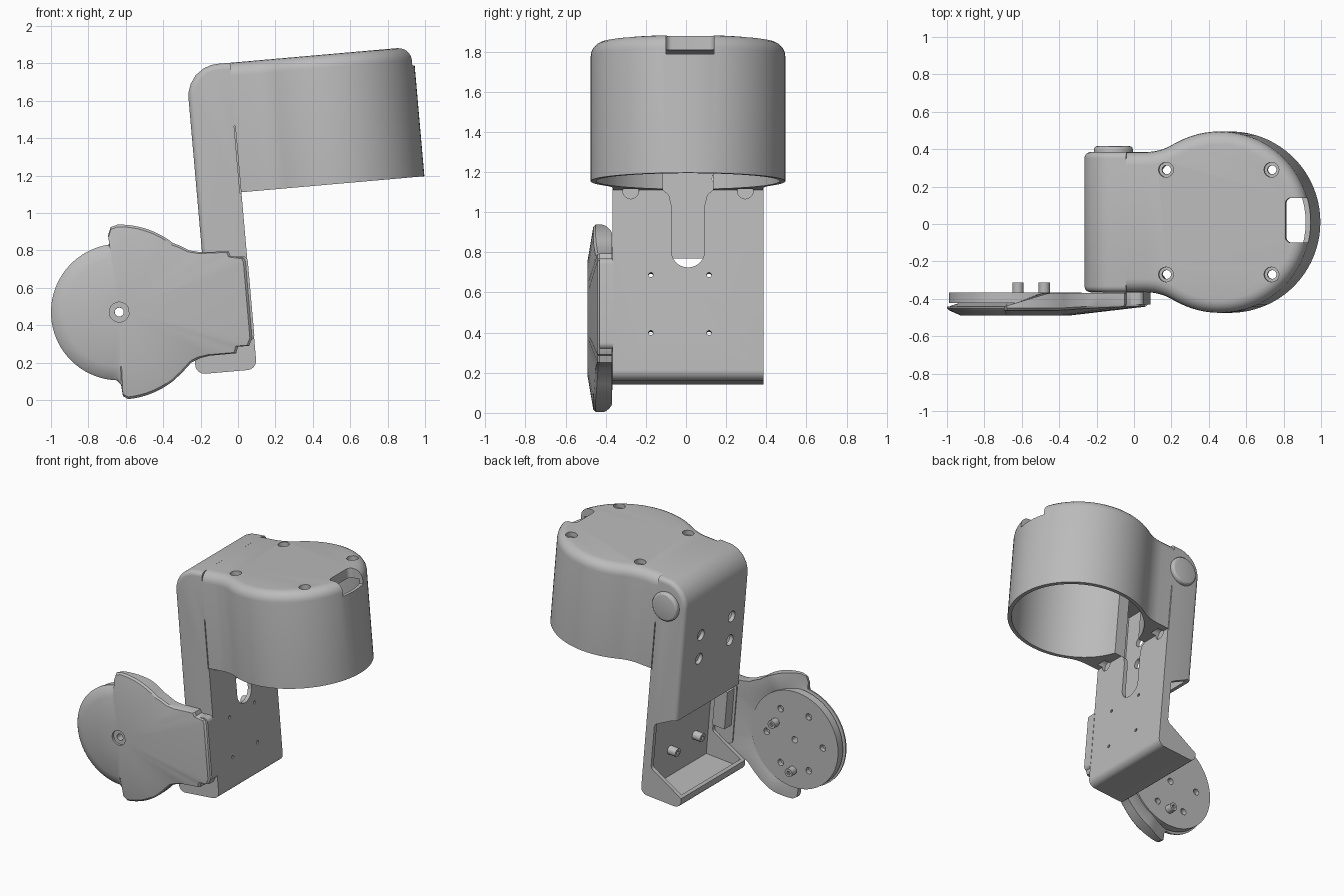
import bpy, bmesh
from math import sin, cos, pi, radians, atan2, hypot
from mathutils import Vector

cube = bpy.data.objects.get("Cube")
if cube:
    bpy.data.objects.remove(cube, do_unlink=True)

gray = bpy.data.materials.new("plain gray")
gray.use_nodes = True
gray.diffuse_color = (0.5, 0.5, 0.5, 1)
gray.node_tree.nodes["Principled BSDF"].inputs["Base Color"].default_value = (0.5, 0.5, 0.5, 1)


# ---------- helpers ----------
def make(name, bm):
    bmesh.ops.recalc_face_normals(bm, faces=bm.faces)
    if bm.calc_volume(signed=True) < 0:
        bmesh.ops.reverse_faces(bm, faces=bm.faces)
    me = bpy.data.meshes.new(name)
    bm.to_mesh(me)
    bm.free()
    me.materials.append(gray)
    ob = bpy.data.objects.new(name, me)
    bpy.context.collection.objects.link(ob)
    return ob


def loft(name, rings, wrap=False):
    """Skin a stack of closed rings; cap the ends, or join last to first."""
    bm = bmesh.new()
    rows = [[bm.verts.new(p) for p in ring] for ring in rings]
    n = len(rows[0])
    pairs = list(zip(rows, rows[1:]))
    if wrap:
        pairs.append((rows[-1], rows[0]))
    else:
        bm.faces.new(rows[0])
        bm.faces.new(rows[-1])
    for a, b in pairs:
        for i in range(n):
            j = (i + 1) % n
            bm.faces.new((a[i], a[j], b[j], b[i]))
    return make(name, bm)


def prism(name, pts, axis, lo, hi):
    """Extrude a flat outline along one axis."""
    place = {"x": lambda p, t: (t, p[0], p[1]),
             "y": lambda p, t: (p[0], t, p[1]),
             "z": lambda p, t: (p[0], p[1], t)}[axis]
    return loft(name, [[place(p, t) for p in pts] for t in (lo, hi)])


def arc(cx, cy, r, a0, a1, n):
    return [(cx + r * cos(radians(a0 + (a1 - a0) * i / n)),
             cy + r * sin(radians(a0 + (a1 - a0) * i / n))) for i in range(n + 1)]


def disc(cx, cy, r, n=24):
    return arc(cx, cy, r, 0, 360, n)[:-1]


def rect(x0, y0, x1, y1):
    return [(x0, y0), (x1, y0), (x1, y1), (x0, y1)]


def rounded(corners, n=6):
    """Outline from (x, y, radius) corners with filleted points."""
    out = []
    for i, (x, y, r) in enumerate(corners):
        p = Vector((x, y))
        if not r:
            out.append((x, y))
            continue
        a = (Vector(corners[i - 1][:2]) - p).normalized()
        b = (Vector(corners[(i + 1) % len(corners)][:2]) - p).normalized()
        half = a.angle(b) / 2
        t = r / (sin(half) / cos(half))
        c = p + (a + b).normalized() * (r / sin(half))
        s, e = p + a * t - c, p + b * t - c
        for k in range(n + 1):
            d = s.lerp(e, k / n).normalized() * r
            out.append(tuple(c + d))
    return out


def bevel(ob, test, width, segments):
    """Round the edges whose two ends pass the test."""
    bm = bmesh.new()
    bm.from_mesh(ob.data)
    edges = [e for e in bm.edges if test(e.verts[0].co, e.verts[1].co)]
    bmesh.ops.bevel(bm, geom=edges, offset=width, segments=segments,
                    profile=0.5, affect="EDGES", clamp_overlap=True)
    bm.to_mesh(ob.data)
    bm.free()


def combine(ob, other, mode="DIFFERENCE"):
    """Apply a boolean and remove the helper."""
    mod = ob.modifiers.new("bool", "BOOLEAN")
    mod.operation, mod.solver, mod.object = mode, "EXACT", other
    bpy.context.view_layer.update()
    dg = bpy.context.evaluated_depsgraph_get()
    me = bpy.data.meshes.new_from_object(ob.evaluated_get(dg))
    ob.modifiers.clear()
    ob.data = me
    bpy.data.objects.remove(other, do_unlink=True)


def cut(ob, pts, axis, lo, hi):
    combine(ob, prism("cutter", pts, axis, lo, hi))


# ---------- arm: side profile with tray foot and open lower back ----------
MID, HALF = 0.01, 0.375
Y0, Y1 = MID - HALF, MID + HALF
body = prism("arm_and_housing", rounded([
    (0.115, 0.155, 0.05), (0.115, 1.8, 0), (-0.123, 1.8, 0.17), (-0.123, 0.785, 0),
    (-0.09, 0.78, 0), (0.05, 0.70, 0.03), (0.05, 0.37, 0.03),
    (-0.21, 0.23, 0), (-0.215, 0.155, 0.05)]), "y", Y0, Y1)


def rear_rim(a, b):
    m = (a + b) / 2
    return abs(a.y - b.y) < 1e-4 and m.z > 0.9 and m.x < 0.11


bevel(body, rear_rim, 0.07, 5)

# ---------- housing: round drum flaring into the arm ----------
CU, R, FLARE, RF, FLUSH = 0.612, 0.485, 0.215, 0.28, 0.3748
turn = atan2(FLUSH + RF, CU - FLARE) * 180 / pi
half = [(0.05, FLUSH)] + arc(FLARE, FLUSH + RF, RF, -90, -turn, 8)
half += arc(CU, 0, R, 180 - turn, 0, 28)[1:]
plan = [(x, MID + y) for x, y in half] + [(x, MID - y) for x, y in half[-2::-1]]
drum = prism("drum", plan, "z", 1.105, 1.7998)
bevel(drum, lambda a, b: min(a.z, b.z) > 1.79 and max(a.x, b.x) > 0.06, 0.07, 5)
combine(body, drum, "UNION")

# Hollow arm, drum bore and cable slot
cut(body, [(0.085, 0.185), (0.085, 1.62), (-0.095, 1.62), (-0.095, 0.7),
           (-0.19, 0.55), (-0.19, 0.22), (-0.16, 0.185)],
    "y", Y0 + 0.03, Y1 - 0.03)
cut(body, disc(CU, MID, 0.458, 64), "z", 1.0, 1.73)
cut(body, arc(MID, 0.80, 0.083, 180, 360, 14) +
    [(0.093, 1.03), (0.105, 1.08), (0.135, 1.105), (0.135, 1.61),
     (-0.115, 1.61), (-0.115, 1.105), (-0.085, 1.08), (-0.073, 1.03)], "x", 0.06, 0.25)

# Front notch in the roof and side slits
cut(body, rounded([(0.97, -0.10, 0.03), (1.2, -0.10, 0), (1.2, 0.14, 0),
                   (0.97, 0.14, 0.03)]), "z", 1.7, 1.9)
for lo, hi in ((Y0 - 0.05, Y0 + 0.015), (Y1 - 0.015, Y1 + 0.05)):
    cut(body, rect(0.107, 1.1, 0.113, 1.46), "y", lo, hi)

# Countersunk roof holes
for u in (CU - 0.283, CU + 0.283):
    for y in (MID - 0.28, MID + 0.28):
        cut(body, disc(u, y, 0.024, 16), "z", 1.6, 1.9)
        cut(body, disc(u, y, 0.04, 16), "z", 1.765, 1.9)

# Screw holes through the back wall and front plate
for y in (-0.19, 0.17):
    for w in (1.18, 1.36):
        cut(body, disc(y, w, 0.04, 16), "x", -0.2, -0.05)
PLATE = [(y, w) for y in (-0.175, 0.115) for w in (0.39, 0.68)]
for y, w in PLATE:
    cut(body, disc(y, w, 0.012, 10), "x", 0.05, 0.2)
for y in (-0.275, 0.295):
    cut(body, disc(y, 1.1, 0.04, 16), "x", 0.095, 0.16)
tilted = [body]

# ---------- standoffs behind the front plate ----------
for i, (y, w) in enumerate(PLATE):
    post = prism("standoff_%d" % (i + 1), disc(y, w, 0.032, 16), "x", 0.02, 0.09)
    cut(post, disc(y, w, 0.014, 10), "x", 0.0, 0.12)
    tilted.append(post)

# ---------- round cap on the side of the arm ----------
cap = prism("side_cap", disc(0.03, 1.61, 0.105, 32), "y", Y1 - 0.01, 0.417)
bevel(cap, lambda a, b: min(a.y, b.y) > 0.41, 0.02, 3)
tilted.append(cap)

# ---------- bracket joining the arm to the disc cover ----------
bracket = prism("joint_bracket", rounded([(-0.1, 0.31, 0.03), (0.117, 0.31, 0.03),
                (0.117, 0.765, 0.03), (-0.1, 0.765, 0.03)]), "y", -0.43, -0.36)
block = prism("joint_block", rect(-0.08, 0.45, 0.02, 0.73), "y", -0.37, -0.28)
tilted += [bracket, block]

# ---------- disc cover with wings and connector ----------
CX, CZ = -0.635, 0.47
outline = arc(CX, CZ, 0.365, 99, 268, 36)
outline += [(-0.625, 0.08), (-0.615, 0.02)] + arc(CX, CZ, 0.468, -84, -52, 8)
outline += [(-0.30, 0.145), (-0.25, 0.2), (-0.2, 0.225), (-0.15, 0.237), (-0.01, 0.25),
            (0.0, 0.285), (0.06, 0.29), (0.075, 0.33), (0.04, 0.74), (0.03, 0.76),
            (-0.04, 0.77), (-0.05, 0.795), (-0.2, 0.79), (-0.26, 0.80), (-0.31, 0.825)]
outline += arc(CX, CZ, 0.468, 52, 91, 9) + [(-0.68, 0.925), (-0.695, 0.88), (-0.685, 0.845)]


def back_y(x):
    return -0.44 + 0.072 * min(1, max(0, (x + 0.69) / 0.24))


def front_y(x):
    return -0.462 + 0.02 * min(1, max(0, (x + 0.4) / 0.3))


def ring(radius, depth):
    """Ring following the outline's directions; radius and depth are rules."""
    pts = []
    for x, z in outline:
        d, a = hypot(x - CX, z - CZ), atan2(z - CZ, x - CX)
        r = radius(d)
        pts.append((CX + r * cos(a), depth(x), CZ + r * sin(a)))
    return pts


def level(r, y):
    return ring(lambda d: r, lambda x: y)


cover = loft("disc_cover", [
    level(0.28, -0.415),
    ring(lambda d: min(0.37, 0.96 * d), back_y),
    ring(lambda d: d, back_y),
    ring(lambda d: d, lambda x: front_y(x) + 0.012),
    ring(lambda d: d - 0.012, front_y),
    level(0.29, -0.49), level(0.053, -0.49), level(0.053, -0.474),
    level(0.024, -0.474), level(0.024, -0.415)], wrap=True)

# ---------- rear disc with ring of holes and two pegs ----------
hub = prism("rear_disc", disc(CX, CZ, 0.355, 64), "y", -0.422, -0.365)
cut(hub, disc(CX, CZ, 0.024, 16), "y", -0.6, -0.3)
for x, z in disc(CX, CZ, 0.23, 6):
    cut(hub, disc(x, z, 0.024, 12), "y", -0.4, -0.3)
pegs = []
for i, (x, z) in enumerate([(-0.48, 0.56), (-0.62, 0.24)]):
    peg = prism("peg_%d" % (i + 1), disc(x, z, 0.03, 16), "y", -0.41, -0.312)
    cut(peg, disc(x, z, 0.014, 6), "y", -0.33, -0.3)
    pegs.append(peg)

# ---------- lean the arm group and shade ----------
for ob in tilted:
    ob.rotation_euler = (0, radians(-5), 0)
bpy.ops.object.select_all(action="DESELECT")
for ob in tilted + pegs + [cover, hub]:
    ob.select_set(True)
    bpy.context.view_layer.objects.active = ob
bpy.ops.object.shade_smooth_by_angle(angle=radians(30))
